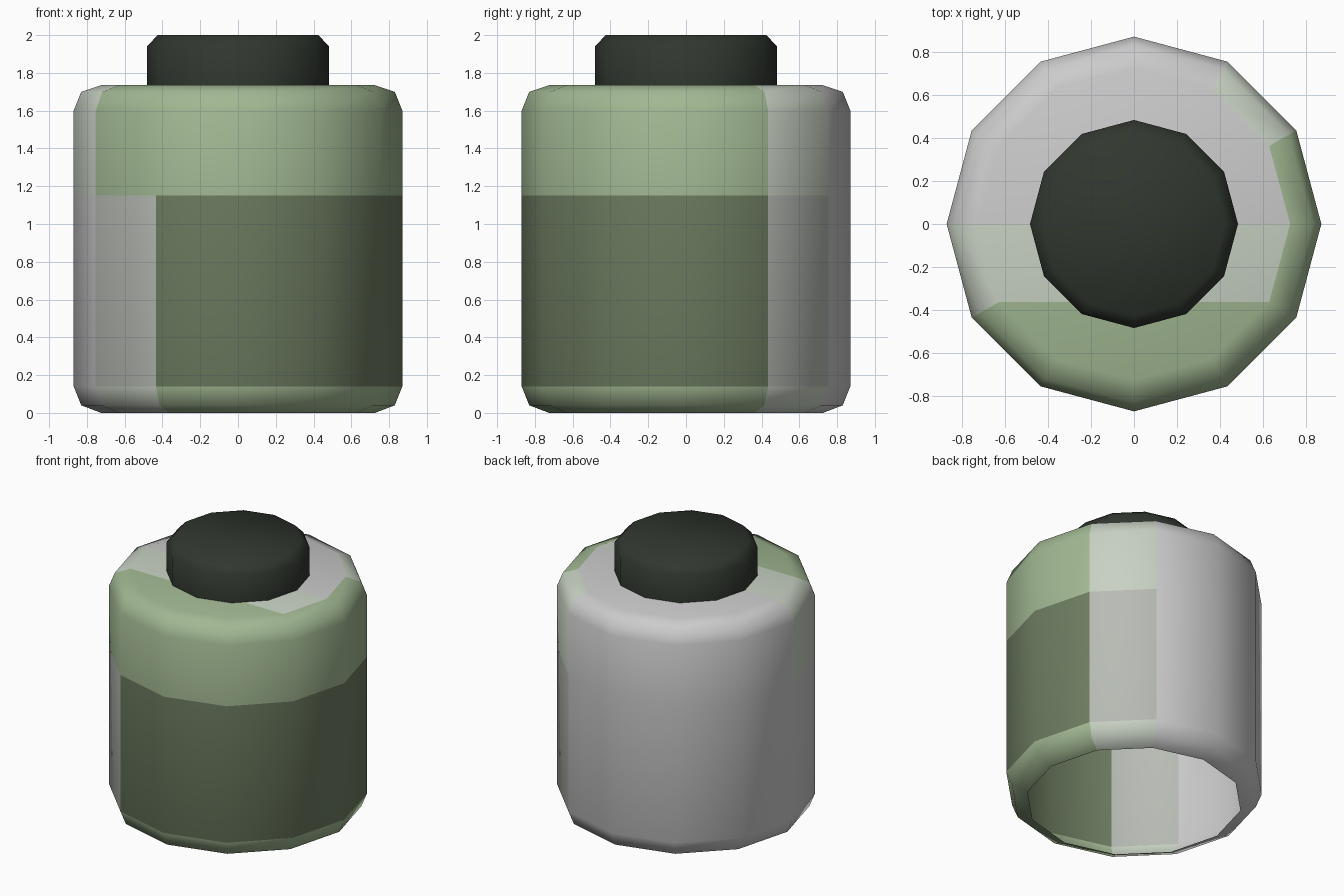
import bpy, bmesh, math

if "Cube" in bpy.data.objects:
    bpy.data.objects.remove(bpy.data.objects["Cube"])

SIDES = 12


def material(name, rgb):
    m = bpy.data.materials.new(name)
    m.diffuse_color = (*rgb, 1)
    m.use_nodes = True
    m.node_tree.nodes["Principled BSDF"].inputs["Base Color"].default_value = m.diffuse_color
    return m


def mix(a, b):
    return tuple((x + y) / 2 for x, y in zip(a, b))


GREY, LIGHT, DARK = (0.8, 0.8, 0.8), (0.36, 0.48, 0.29), (0.155, 0.205, 0.12)
body_mats = [material("bare_grey", GREY),
             material("light_green", LIGHT), material("light_fade", mix(LIGHT, GREY)),
             material("dark_green", DARK), material("dark_fade", mix(DARK, GREY))]
cap_mats = [material("cap_dark", (0.03, 0.038, 0.028))]


def lathe(bm, profile):
    """Revolve (radius, z) points; returns vertex rings and faces[row][side]."""
    rings = [[bm.verts.new((r * math.cos(math.tau * k / SIDES),
                            r * math.sin(math.tau * k / SIDES), z))
              for k in range(SIDES)] for r, z in profile]
    faces = [[bm.faces.new((a[k], a[(k + 1) % SIDES], b[(k + 1) % SIDES], b[k]))
              for k in range(SIDES)] for a, b in zip(rings, rings[1:])]
    return rings, faces


def finish(name, bm, mats):
    me = bpy.data.meshes.new(name)
    bm.to_mesh(me)
    bm.free()
    for m in mats:
        me.materials.append(m)
    ob = bpy.data.objects.new(name, me)
    bpy.context.collection.objects.link(ob)
    bpy.ops.object.select_all(action='DESELECT')
    ob.select_set(True)
    bpy.context.view_layer.objects.active = ob
    bpy.ops.object.shade_smooth_by_angle(angle=math.radians(60))


# Jar body: open underneath, rounded shoulders
bm = bmesh.new()
rings, rows = lathe(bm, [(0.725, 0), (0.83, 0.04), (0.87, 0.14), (0.87, 1.15),
                         (0.87, 1.6), (0.83, 1.7), (0.725, 1.735)])

# Green paint on the front sides, fading to bare grey at the back
for i, row in enumerate(rows):
    base = 3 if i == 2 else 1
    left_fade = 7 if i < 3 else 6
    for k, f in enumerate(row):
        if k in (1, left_fade):
            f.material_index = base + 1
        elif k == 0 or k > left_fade:
            f.material_index = base

# Flat top, closed with strips running left to right
top = rings[-1]
for a in range(-3, 3):
    loop = [top[a], top[a + 1], top[5 - a], top[(6 - a) % SIDES]]
    f = bm.faces.new(list(dict.fromkeys(loop)))
    f.material_index = 1 if a < -1 else 2 if a == -1 else 0
finish("jar_body", bm, body_mats)

# Cap with a chamfered top edge
bm = bmesh.new()
rings, rows = lathe(bm, [(0.483, 1.735), (0.483, 1.94), (0.425, 2.0)])
bm.faces.new(rings[-1])
finish("cap", bm, cap_mats)
